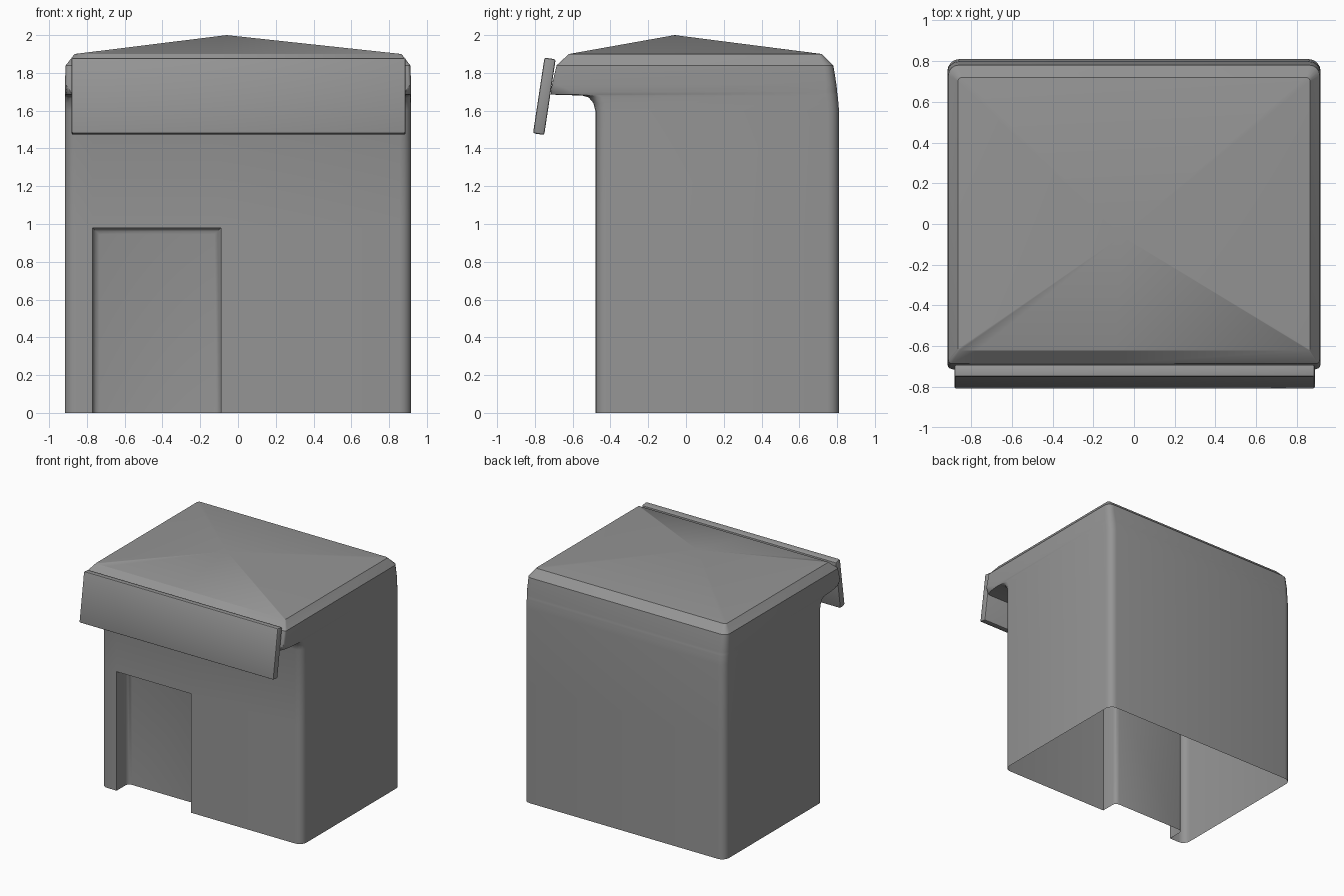
import bpy, bmesh, math
from mathutils import Vector

if "Cube" in bpy.data.objects:
    bpy.data.objects.remove(bpy.data.objects["Cube"])

grey = bpy.data.materials.new("plain_grey")
grey.use_nodes = True
grey.diffuse_color = (0.3, 0.3, 0.3, 1)
grey.node_tree.nodes["Principled BSDF"].inputs["Base Color"].default_value = (0.3, 0.3, 0.3, 1)

DOOR_LEFT, DOOR_RIGHT, DOOR_TOP, DOOR_DEPTH = -0.77, -0.09, 0.98, 0.15
SEGMENTS = 4


def finish(bm, name):
    mesh = bpy.data.meshes.new(name)
    bm.to_mesh(mesh)
    bm.free()
    obj = bpy.data.objects.new(name, mesh)
    bpy.context.collection.objects.link(obj)
    mesh.materials.append(grey)
    bpy.ops.object.select_all(action="DESELECT")
    obj.select_set(True)
    bpy.context.view_layer.objects.active = obj
    bpy.ops.object.shade_smooth_by_angle(angle=math.radians(32))
    return obj


def corner(cx, cy, rx, ry, start):
    """Quarter ellipse, counter-clockwise from the start angle."""
    angles = [math.radians(start + 90 * i / SEGMENTS) for i in range(SEGMENTS + 1)]
    return [(cx + rx * math.cos(a), cy + ry * math.sin(a)) for a in angles]


def outline(front, back, half, rx, ry, rb):
    """Rounded plan outline, with two extra points for the door on the front."""
    return ([(DOOR_LEFT, front), (DOOR_RIGHT, front)]
            + corner(half - rx, front + ry, rx, ry, 270)
            + corner(half - rb, back - rb, rb, rb, 0)
            + corner(rb - half, back - rb, rb, rb, 90)
            + corner(rx - half, front + ry, rx, ry, 180))


# Body: plan outlines stacked upwards
# height, front, back, half width, front corner radii x and y, back radius
levels = [
    (0.00, -0.48, 0.81, 0.917, 0.06, 0.06, 0.06),
    (DOOR_TOP, -0.48, 0.81, 0.917, 0.06, 0.06, 0.06),
    (1.60, -0.48, 0.81, 0.917, 0.06, 0.06, 0.06),
    (1.64, -0.49, 0.807, 0.917, 0.06, 0.06, 0.06),
    (1.67, -0.515, 0.804, 0.917, 0.055, 0.07, 0.06),
    (1.68, -0.55, 0.803, 0.917, 0.05, 0.09, 0.06),
    (1.685, -0.715, 0.802, 0.917, 0.04, 0.22, 0.06),
    (1.70, -0.715, 0.80, 0.917, 0.03, 0.12, 0.06),
    (1.735, -0.71, 0.797, 0.917, 0.015, 0.03, 0.055),
    (1.84, -0.685, 0.78, 0.912, 0.015, 0.02, 0.05),
    (1.90, -0.62, 0.72, 0.865, 0.01, 0.01, 0.02),
]
bm = bmesh.new()
rings = [[bm.verts.new((x, y, lv[0])) for x, y in outline(*lv[1:])] for lv in levels]
count = len(rings[0])
door = None
for low, high in zip(rings, rings[1:]):
    for i in range(count):
        j = (i + 1) % count
        face = bm.faces.new((low[i], low[j], high[j], high[i]))
        door = door or face

# Shallow pyramid roof
apex = bm.verts.new((-0.06, -0.06, 2.0))
for i in range(count):
    bm.faces.new((rings[-1][i], rings[-1][(i + 1) % count], apex))

# Door recess, open at the ground, with rounded inner edges
made = bmesh.ops.extrude_face_region(bm, geom=[door])["geom"]
if door.is_valid:
    bm.faces.remove(door)
inner = next(g for g in made if isinstance(g, bmesh.types.BMFace))
bmesh.ops.translate(bm, verts=inner.verts[:], vec=Vector((0, DOOR_DEPTH, 0)))
sill = [f for f in bm.faces if all(abs(v.co.z) < 0.001 for v in f.verts)]
bmesh.ops.delete(bm, geom=sill, context="FACES")
edges = [e for e in inner.edges if max(v.co.z for v in e.verts) > 0.5]
bmesh.ops.bevel(bm, geom=edges, offset=0.035, segments=3, profile=0.5, affect="EDGES")
finish(bm, "booth_body")

# Tilted sign panel on the overhang
bm = bmesh.new()
bmesh.ops.create_cube(bm, size=1)
bmesh.ops.scale(bm, verts=bm.verts[:], vec=(1.77, 0.06, 0.405))
bmesh.ops.bevel(bm, geom=bm.edges[:], offset=0.01, segments=2, profile=0.5, affect="EDGES")
panel = finish(bm, "front_panel")
panel.location = (0.003, -0.75, 1.676)
panel.rotation_euler.x = -0.15
